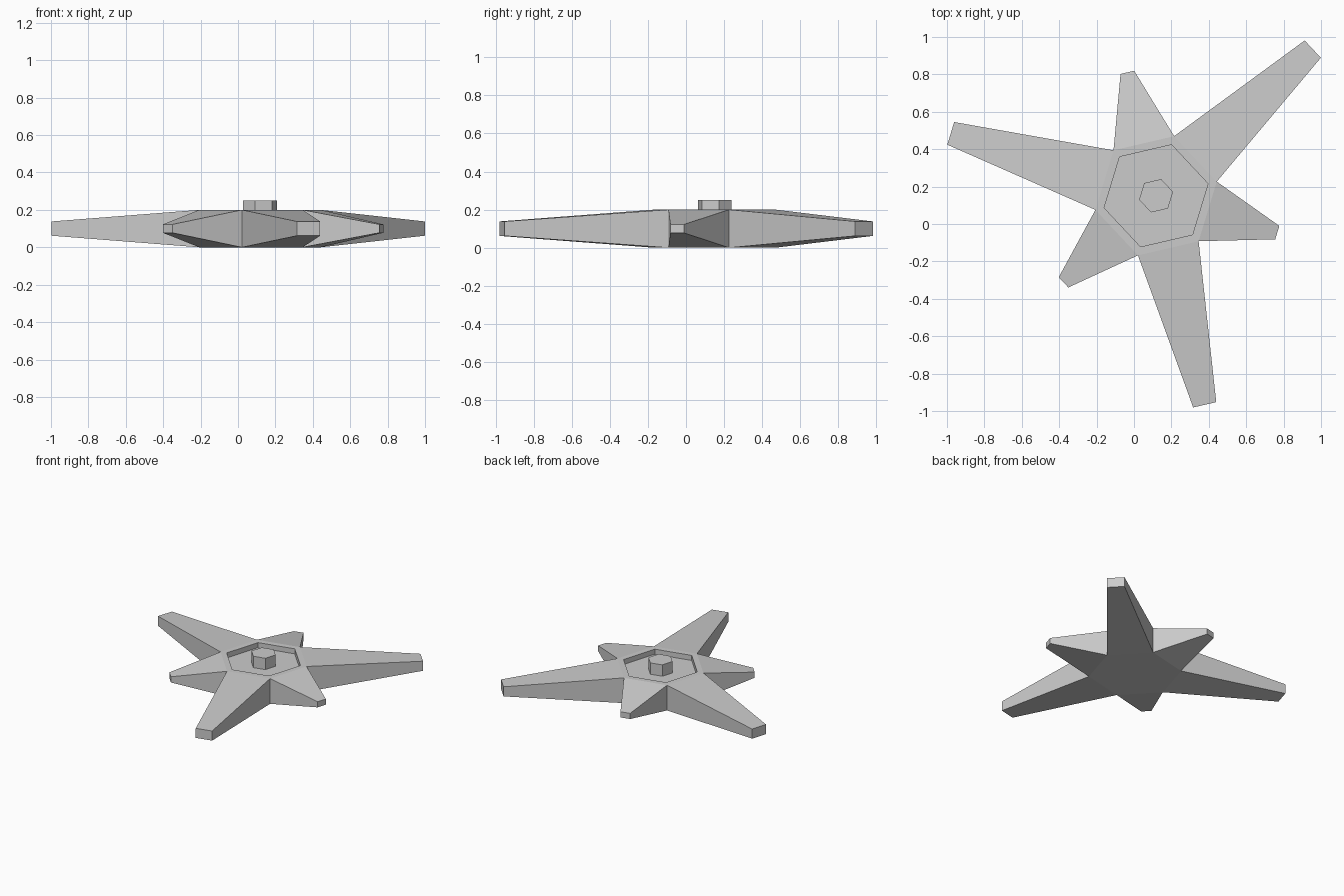
import bpy, bmesh
from math import radians
from mathutils import Matrix, Vector

cube = bpy.data.objects.get("Cube")
if cube:
    bpy.data.objects.remove(cube, do_unlink=True)

CENTRE = Vector((0.118, 0.151, 0))
TURN = radians(13.1)      # direction of the first hexagon corner
HEIGHT = 0.2
FLOOR = 0.16              # bottom of the recess

grey = bpy.data.materials.new("light grey")
grey.use_nodes = True
colour = (0.6, 0.6, 0.6, 1)
grey.diffuse_color = colour
grey.node_tree.nodes["Principled BSDF"].inputs["Base Color"].default_value = colour


def hex_prism(radius, low, high):
    """Hexagonal prism around the local origin, first corner at TURN."""
    bm = bmesh.new()
    place = Matrix.Translation((0, 0, (low + high) / 2)) @ Matrix.Rotation(TURN, 4, 'Z')
    bmesh.ops.create_cone(bm, cap_ends=True, segments=6, radius1=radius,
                          radius2=radius, depth=high - low)
    corner = max(bm.verts, key=lambda v: v.co.x).co
    spin = -corner.xy.to_3d().angle(Vector((1, 0, 0)))
    if corner.y < 0:
        spin = -spin
    bmesh.ops.transform(bm, matrix=place @ Matrix.Rotation(spin, 4, 'Z'), verts=bm.verts)
    return bm


def add_object(name, bm):
    bmesh.ops.recalc_face_normals(bm, faces=bm.faces)
    mesh = bpy.data.meshes.new(name)
    bm.to_mesh(mesh)
    bm.free()
    mesh.materials.append(grey)
    obj = bpy.data.objects.new(name, mesh)
    obj.location = CENTRE
    bpy.context.collection.objects.link(obj)
    return obj


# Hub with alternating long and short tapered arms
bm = hex_prism(0.333, 0, HEIGHT)
bm.normal_update()
sides = [f for f in bm.faces if abs(f.normal.z) < 0.5]
top = next(f for f in bm.faces if f.normal.z > 0.5)
long_dir = Matrix.Rotation(TURN + radians(30), 3, 'Z') @ Vector((1, 0, 0))

for side in sides:
    normal = side.normal.copy()
    # Long arms sit every third of a turn from the first one
    is_long = any(normal.dot(Matrix.Rotation(radians(a), 3, 'Z') @ long_dir) > 0.9
                  for a in (0, 120, 240))
    reach, taper = (0.859, 0.38) if is_long else (0.389, 0.225)
    tip = bmesh.ops.extrude_discrete_faces(bm, faces=[side])["faces"][0]
    middle = tip.calc_center_median()
    for v in tip.verts:
        v.co = middle + (v.co - middle) * taper + normal * reach

# Hexagonal recess sunk into the top of the hub
bmesh.ops.inset_individual(bm, faces=[top], thickness=0.048)
floor = bmesh.ops.extrude_discrete_faces(bm, faces=[top])["faces"][0]
for v in floor.verts:
    v.co.z = FLOOR
add_object("star_body", bm)

# Raised stud in the middle of the recess
add_object("centre_stud", hex_prism(0.093, FLOOR, 0.25))
